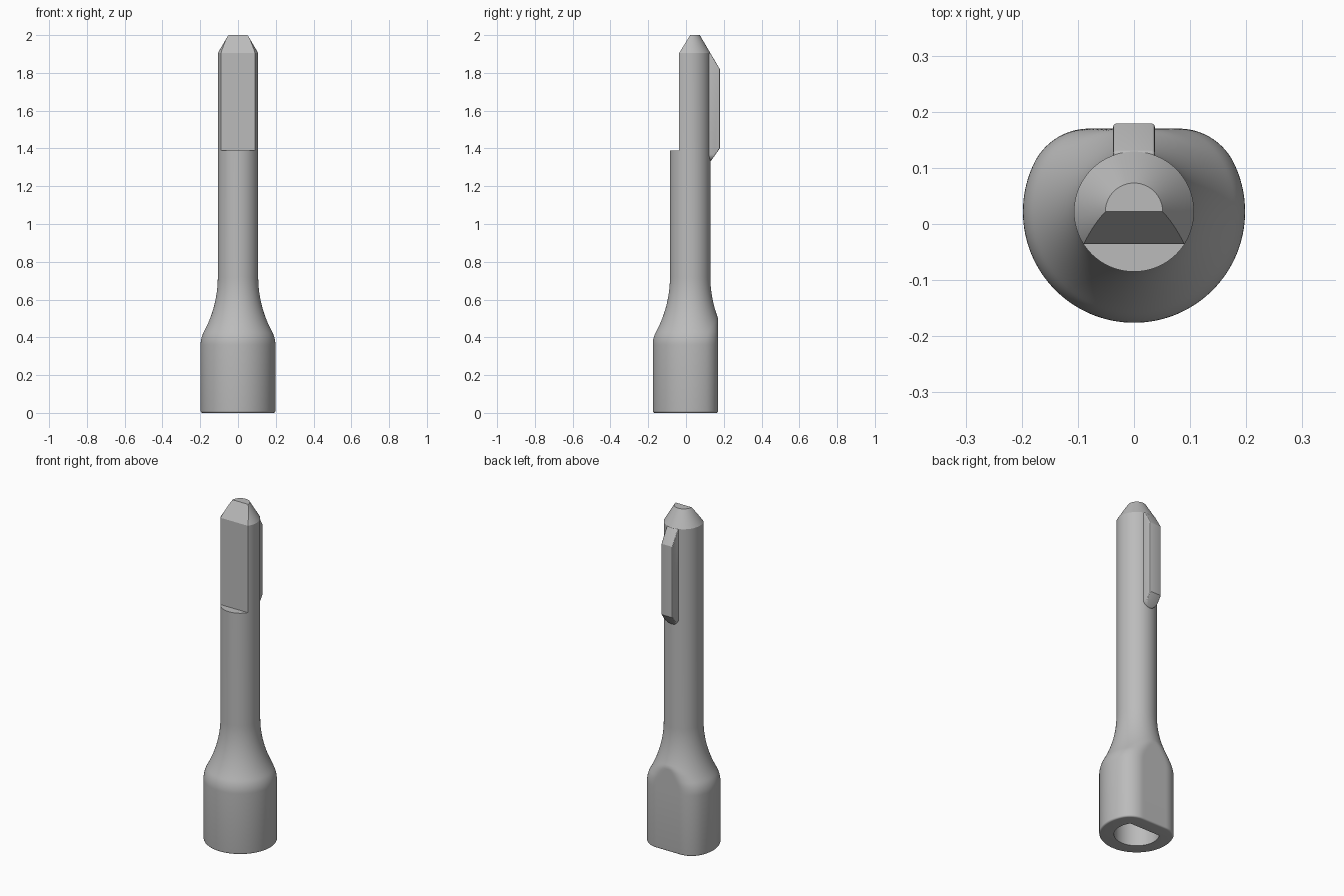
import bpy, bmesh
from math import sin, cos, pi, atan2, sqrt, radians

if "Cube" in bpy.data.objects:
    bpy.data.objects.remove(bpy.data.objects["Cube"])

AXIS_Y = 0.022     # the turned body sits slightly behind centre
SEG = 128
BASE_R, SHAFT_R, FLAT, FILLET = 0.198, 0.107, 0.148, 0.109

metal = bpy.data.materials.new("grey_metal")
metal.use_nodes = True
metal.diffuse_color = (0.5, 0.5, 0.5, 1)
metal.node_tree.nodes["Principled BSDF"].inputs["Base Color"].default_value = (0.5, 0.5, 0.5, 1)


def make_object(name, bm):
    bmesh.ops.recalc_face_normals(bm, faces=bm.faces)
    mesh = bpy.data.meshes.new(name)
    bm.to_mesh(mesh)
    bm.free()
    mesh.materials.append(metal)
    obj = bpy.data.objects.new(name, mesh)
    bpy.context.collection.objects.link(obj)
    return obj


def prism(name, points, place, start, end):
    """Extrude a 2D outline; place(a, b, depth) gives the 3D point."""
    bm = bmesh.new()
    ends = [[bm.verts.new(place(a, b, d)) for a, b in points] for d in (start, end)]
    for ring in ends:
        bm.faces.new(ring)
    n = len(points)
    for i in range(n):
        j = (i + 1) % n
        bm.faces.new((ends[0][i], ends[0][j], ends[1][j], ends[1][i]))
    return make_object(name, bm)


def activate(obj):
    bpy.ops.object.select_all(action='DESELECT')
    obj.select_set(True)
    bpy.context.view_layer.objects.active = obj


def boolean(obj, tool, operation):
    activate(obj)
    mod = obj.modifiers.new("cut", 'BOOLEAN')
    mod.operation, mod.solver, mod.object = operation, 'EXACT', tool
    bpy.ops.object.modifier_apply(modifier=mod.name)
    bpy.data.objects.remove(tool)


def smooth(obj):
    activate(obj)
    bpy.ops.object.shade_smooth_by_angle(angle=radians(22))


def section_radius(r, inset, t):
    """Polar radius of a circle with a rounded flat on the back."""
    d, f = FLAT - inset, FILLET - inset
    if r <= d:
        return r
    cx = sqrt((r - f) ** 2 - (d - f) ** 2)
    ux, uy = abs(cos(t)), sin(t)
    a = atan2(uy, ux)
    if a >= atan2(d, cx):
        return d / uy
    if a <= atan2(d - f, cx):
        return r
    along = cx * ux + (d - f) * uy
    return along + sqrt(along ** 2 - cx ** 2 - (d - f) ** 2 + f ** 2)


# Body profile as (radius, height, inset): rounded foot, shoulder, neck, tip
profile = []
for i in range(6):
    a = i / 5 * pi / 2
    inset = 0.01 * (1 - sin(a))
    profile.append((BASE_R - inset, 0.01 * (1 - cos(a)), inset))
SLOPE, SHOULDER_R, NECK_R = radians(28.4), 0.147, 0.61
for i in range(9):
    a = SLOPE * i / 8
    profile.append((BASE_R - SHOULDER_R * (1 - cos(a)), 0.36 + SHOULDER_R * sin(a), 0))
for i in range(23, -1, -1):
    a = SLOPE * i / 24
    profile.append((SHAFT_R + NECK_R * (1 - cos(a)), 0.72 - NECK_R * sin(a), 0))
profile += [(SHAFT_R, 1.905, 0), (0.051, 2.0, 0)]

bm = bmesh.new()
rings = []
for r, z, inset in profile:
    ring = []
    for k in range(SEG):
        t = 2 * pi * k / SEG
        p = section_radius(r, inset, t)
        ring.append(bm.verts.new((p * cos(t), AXIS_Y + p * sin(t), z)))
    rings.append(ring)
for low, high in zip(rings, rings[1:]):
    for k in range(SEG):
        n = (k + 1) % SEG
        bm.faces.new((low[k], low[n], high[n], high[k]))
bm.faces.new(rings[0])
bm.faces.new(rings[-1])
body = make_object("body", bm)

# Front flat with sloping tip
side = lambda y, z, x: (x, y, z)
notch = prism("front_flat_cutter",
              [(-0.3, 1.39), (-0.036, 1.39), (-0.036, 1.905), (0.022, 2.0),
               (0.083, 2.1), (-0.3, 2.1)], side, -0.3, 0.3)
boolean(body, notch, 'DIFFERENCE')

# D-shaped socket in the foot
HOLE_R, HOLE_FLAT = 0.12, 0.067
start = atan2(HOLE_FLAT, sqrt(HOLE_R ** 2 - HOLE_FLAT ** 2))
sweep = pi + 2 * start
arc = [pi - start + sweep * i / 64 for i in range(65)]
socket = prism("socket_cutter",
               [(HOLE_R * cos(a), AXIS_Y + HOLE_R * sin(a)) for a in arc],
               lambda x, y, z: (x, y, z), -0.1, 0.35)
boolean(body, socket, 'DIFFERENCE')
smooth(body)

# Back key: round-bottomed bar trimmed by a sloped side outline
W = 0.037
outline = [(W * cos(pi + pi * i / 24), 1.37 + W * sin(pi + pi * i / 24)) for i in range(25)]
outline += [(W, 2.0), (-W, 2.0)]
key = prism("back_key", outline, lambda x, z, y: (x, y, z), 0.09, 0.179)
trim = prism("key_trim",
             [(0.08, 1.3), (0.115, 1.31), (0.179, 1.4), (0.179 + 0.02, 1.43),
              (0.199, 1.785), (0.179, 1.82), (0.129, 1.905), (0.08, 1.905)],
             side, -0.1, 0.1)
boolean(key, trim, 'INTERSECT')
activate(key)
bevel = key.modifiers.new("soft_edges", 'BEVEL')
bevel.width, bevel.segments = 0.005, 3
bevel.limit_method, bevel.angle_limit = 'ANGLE', radians(50)
bpy.ops.object.modifier_apply(modifier=bevel.name)
smooth(key)
